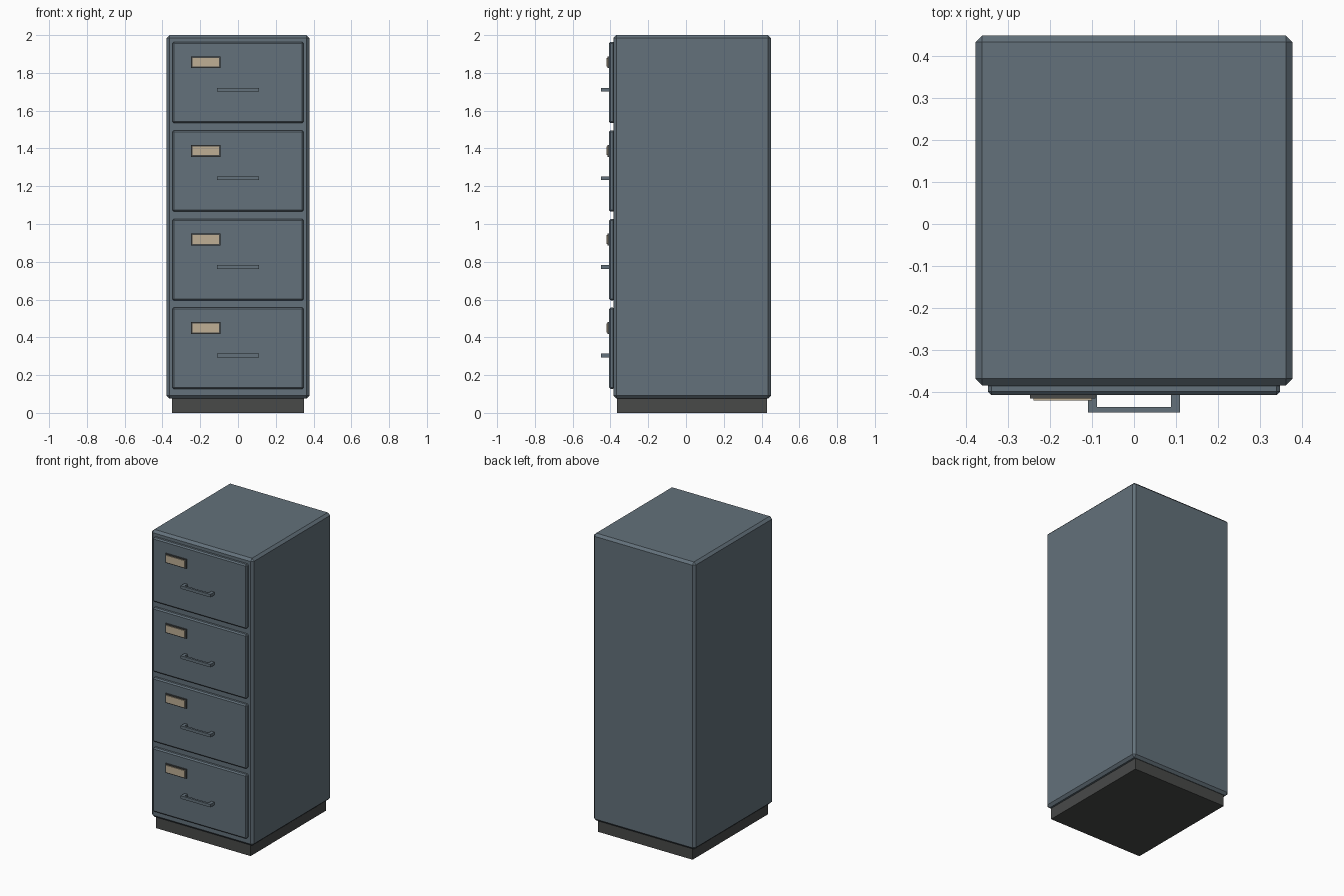
import bpy
import bmesh

old = bpy.data.objects.get("Cube")
if old:
    bpy.data.objects.remove(old, do_unlink=True)


def material(name, rgb):
    mat = bpy.data.materials.new(name)
    mat.use_nodes = True
    mat.diffuse_color = (*rgb, 1)
    mat.node_tree.nodes["Principled BSDF"].inputs["Base Color"].default_value = (*rgb, 1)
    return mat


steel = material("blue grey steel", (0.125, 0.165, 0.197))
dark = material("dark grey", (0.065, 0.068, 0.066))
cream = material("cream card", (0.52, 0.43, 0.30))


def finish(name, bm, mat, bevel=0):
    mesh = bpy.data.meshes.new(name)
    bmesh.ops.recalc_face_normals(bm, faces=bm.faces)
    bm.to_mesh(mesh)
    bm.free()
    mesh.materials.append(mat)
    obj = bpy.data.objects.new(name, mesh)
    bpy.context.collection.objects.link(obj)
    if bevel:
        mod = obj.modifiers.new("chamfer", 'BEVEL')
        mod.width = bevel
        mod.segments = 1
    return obj


def box(name, xs, ys, zs, mat, bevel=0):
    """Box spanning the given (low, high) ranges."""
    bm = bmesh.new()
    bmesh.ops.create_cube(bm, size=1)
    for v in bm.verts:
        v.co = [r[0] if c < 0 else r[1] for c, r in zip(v.co, (xs, ys, zs))]
    return finish(name, bm, mat, bevel)


def pull_handle(name, z):
    """U-shaped flat bar extruded upwards."""
    wide, inner, back, front, bar = 0.11, 0.088, -0.40, -0.45, 0.014
    right = [(wide, back), (wide, front)]
    hollow = [(inner, front + bar), (inner, back)]
    outline = (right + [(-x, y) for x, y in reversed(right)]
               + [(-x, y) for x, y in reversed(hollow)] + hollow)
    bm = bmesh.new()
    face = bm.faces.new([bm.verts.new((x, y, z - 0.01)) for x, y in outline])
    grown = bmesh.ops.extrude_face_region(bm, geom=[face])["geom"]
    top = [g for g in grown if isinstance(g, bmesh.types.BMVert)]
    bmesh.ops.translate(bm, verts=top, vec=(0, 0, 0.02))
    return finish(name, bm, steel)


# Cabinet shell on a recessed plinth
box("plinth", (-0.35, 0.35), (-0.366, 0.43), (0, 0.09), dark)
box("cabinet_body", (-0.378, 0.378), (-0.385, 0.45), (0.075, 2), steel, 0.016)

# Four identical drawers, counted from the bottom
for i in range(4):
    n = i + 1
    z = 0.342 + i * 0.469
    box(f"drawer_front_{n}", (-0.348, 0.348), (-0.408, -0.378),
        (z - 0.215, z + 0.215), steel, 0.008)
    label = z + 0.107
    box(f"label_frame_{n}", (-0.248, -0.092), (-0.416, -0.40),
        (label - 0.031, label + 0.031), dark)
    box(f"label_card_{n}", (-0.240, -0.100), (-0.421, -0.413),
        (label - 0.023, label + 0.023), cream)
    pull_handle(f"drawer_handle_{n}", z - 0.038)
